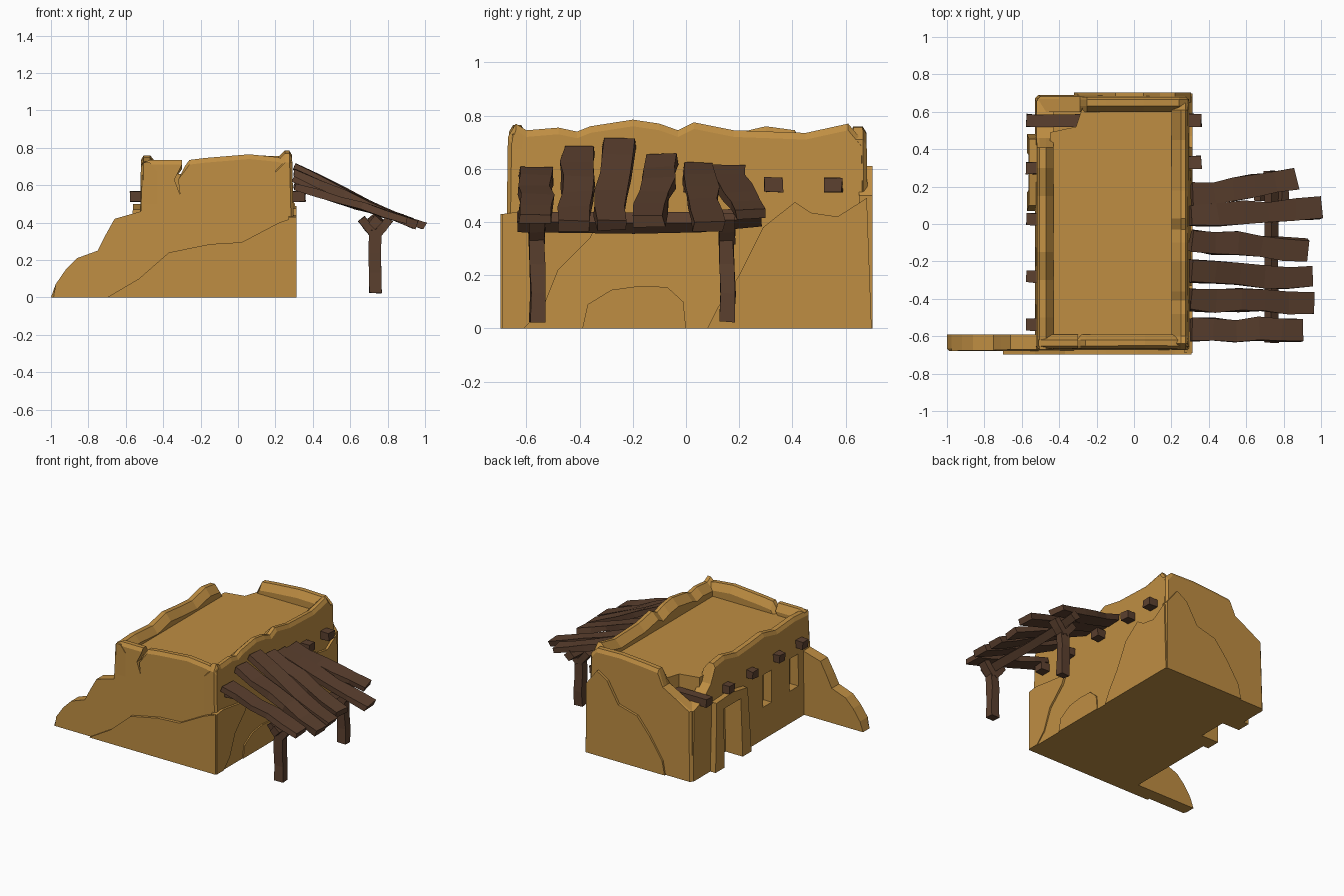
import bpy, bmesh, random
from mathutils import Vector

random.seed(7)


def material(name, rgb):
    m = bpy.data.materials.new(name)
    m.diffuse_color = (*rgb, 1)
    return m


CLAY = material("clay plaster", (0.52, 0.27, 0.055))
WOOD = material("dark wood", (0.105, 0.051, 0.028))


def finish(name, bm, mat):
    bmesh.ops.recalc_face_normals(bm, faces=bm.faces[:])
    me = bpy.data.meshes.new(name)
    bm.to_mesh(me)
    bm.free()
    me.materials.append(mat)
    ob = bpy.data.objects.new(name, me)
    bpy.context.collection.objects.link(ob)
    return ob


def loft(bm, rings):
    rings = [[bm.verts.new(p) for p in r] for r in rings]
    n = len(rings[0])
    for r, q in zip(rings, rings[1:]):
        for i in range(n):
            j = (i + 1) % n
            bm.faces.new((r[i], r[j], q[j], q[i]))
    bm.faces.new(rings[0])
    bm.faces.new(rings[-1])


def slab(name, axis, prof, a, b, lean=0.0, c_out=0.0, c_in=0.0, mat=CLAY):
    """Profile (u, z) run from outer face a to inner face b; worn top edges, leaning outer face."""
    s = 1 if b > a else -1
    lo, hi = min(p[0] for p in prof), max(p[0] for p in prof)

    def ring(d, drop, shrink, ln):
        out = []
        for u, z in prof:
            if u < lo + 0.02:
                u += shrink
            elif u > hi - 0.02:
                u -= shrink
            zz = z - drop if z > 0.665 else z
            o = d + s * ln * zz
            out.append((o, u, zz) if axis == 'X' else (u, o, zz))
        return out
    rings = [ring(a, 0.025 if c_out else 0, 0.014 if c_out else 0, lean)]
    if c_out:
        rings.append(ring(a + s * c_out, 0, 0, lean))
    if c_in:
        rings.append(ring(b - s * c_in, 0, 0, 0))
    rings.append(ring(b, 0.05 if c_in else 0, 0, 0))
    bm = bmesh.new()
    loft(bm, rings)
    return finish(name, bm, mat)


def timber(name, pts, w, h, up=(0, 0, 1), jit=0.006):
    """Rough squared timber along a path."""
    pts = [Vector(p) for p in pts]
    r = lambda: random.uniform(-jit, jit)
    rings = []
    for i, p in enumerate(pts):
        t = (pts[min(i + 1, len(pts) - 1)] - pts[max(i - 1, 0)]).normalized()
        side = t.cross(Vector(up)).normalized()
        top = side.cross(t)
        rings.append([p + side * (x * w / 2 + r()) + top * (y * h / 2 + r() * 0.6) + t * r()
                      for x, y in ((-1, -1), (1, -1), (1, 1), (-1, 1))])
    bm = bmesh.new()
    loft(bm, rings)
    return finish(name, bm, WOOD)


def box(u0, u1, z0, z1):
    return [(u0, z0), (u1, z0), (u1, z1), (u0, z1)]


# Solid core, and roof deck with the broken corner left open
slab("core", 'X', box(-0.62, 0.64, 0, 0.48), -0.435, 0.25)
bm = bmesh.new()
deck = [(-0.45, -0.62), (0.25, -0.62), (0.25, 0.64), (-0.27, 0.64), (-0.31, 0.52), (-0.45, 0.49)]
loft(bm, [[(x, y, z) for x, y in deck] for z in (0.47, 0.66)])
finish("roof_deck", bm, CLAY)

# Front wall with stepped buttress and a cracked parapet
slab("front_wall", 'Y', [
    (-1, 0), (-0.975, 0.07), (-0.92, 0.15), (-0.86, 0.21), (-0.75, 0.25), (-0.71, 0.33),
    (-0.66, 0.42), (-0.52, 0.46), (-0.51, 0.72), (-0.47, 0.735), (-0.30, 0.735),
    (-0.34, 0.63), (-0.31, 0.55), (-0.32, 0.63), (-0.285, 0.70), (-0.26, 0.735),
    (-0.18, 0.745), (0.06, 0.765), (0.21, 0.75), (0.29, 0.73), (0.305, 0)],
    -0.68, -0.59, 0.02, 0.014, 0.03)

# Right wall with wavy parapet
slab("right_wall", 'X', [
    (-0.68, 0), (-0.67, 0.72), (-0.64, 0.77), (-0.60, 0.745), (-0.48, 0.755), (-0.41, 0.74),
    (-0.36, 0.76), (-0.2, 0.785), (-0.1, 0.77), (-0.03, 0.745), (0.03, 0.775), (0.18, 0.745),
    (0.45, 0.735), (0.61, 0.77), (0.66, 0.71), (0.685, 0)],
    0.308, 0.20, 0.025, 0.014, 0.05)

# Back wall, broken down at the left corner
slab("back_wall", 'Y', [
    (0.305, 0), (0.29, 0.71), (0.24, 0.755), (0.05, 0.76), (-0.15, 0.745), (-0.25, 0.735),
    (-0.29, 0.62), (-0.40, 0.56), (-0.515, 0.50), (-0.525, 0)],
    0.69, 0.60, 0.015, 0.014, 0.03)

# Left wall with door and window recesses
left = slab("left_wall", 'X', [
    (-0.67, 0), (-0.67, 0.72), (-0.5, 0.73), (-0.3, 0.715), (-0.15, 0.75), (0.0, 0.735),
    (0.15, 0.725), (0.3, 0.76), (0.41, 0.745), (0.46, 0.62), (0.55, 0.54), (0.67, 0.50), (0.685, 0),
    (0.38, 0), (0.37, 0.42), (0.18, 0.42), (0.17, 0)],
    -0.53, -0.43, 0.015, 0.014, 0.04)
bpy.context.view_layer.objects.active = left
for y in (-0.175, -0.48):
    cut = slab("window_cutter", 'X', box(y - 0.05, y + 0.05, 0.23, 0.46), -0.6, -0.46)
    mod = left.modifiers.new("window", 'BOOLEAN')
    mod.operation, mod.solver, mod.object = 'DIFFERENCE', 'EXACT', cut
    bpy.ops.object.modifier_apply(modifier=mod.name)
    bpy.data.objects.remove(cut)

# Raised door surround
slab("door_surround", 'X', [
    (0.07, 0), (0.085, 0.25), (0.10, 0.47), (0.27, 0.50), (0.455, 0.49), (0.465, 0.25), (0.48, 0),
    (0.38, 0), (0.37, 0.42), (0.18, 0.42), (0.17, 0)], -0.572, -0.50, 0.02)

# Patches of thicker plaster
slab("front_plaster", 'Y', [
    (-0.70, 0), (-0.53, 0.10), (-0.45, 0.17), (-0.37, 0.24), (-0.15, 0.285), (0.02, 0.295),
    (0.22, 0.40), (0.308, 0.43), (0.308, 0)], -0.697, -0.64)
slab("back_plaster", 'Y', [
    (0.305, 0), (0.305, 0.5), (0.22, 0.61), (0.14, 0.56), (0.05, 0.41), (-0.1, 0.37),
    (-0.2, 0.25), (-0.3, 0.1), (-0.32, 0)], 0.702, 0.65)
right_patches = {
    "back": [(0.08, 0), (0.12, 0.08), (0.2, 0.2), (0.29, 0.38), (0.41, 0.475), (0.47, 0.435),
             (0.57, 0.42), (0.68, 0.49), (0.698, 0)],
    "middle": [(-0.39, 0), (-0.37, 0.09), (-0.28, 0.145), (-0.17, 0.16), (-0.07, 0.155),
               (-0.01, 0.1), (0, 0)],
    "front": [(-0.69, 0), (-0.69, 0.43), (-0.62, 0.44), (-0.33, 0.40), (-0.36, 0.34),
              (-0.48, 0.22), (-0.54, 0.07), (-0.61, 0.0)]}
for k, prof in right_patches.items():
    slab("right_plaster_" + k, 'X', prof, 0.314, 0.27)

# Roof beams poking out of both side walls
for i, y in enumerate((-0.54, -0.28, 0.025, 0.33, 0.555)):
    yl = 0.30 if i == 3 else y
    timber(f"roof_beam_{i}", [(-0.575, yl, 0.54), (-0.53, yl, 0.54), (0.31, y, 0.54), (0.36, y, 0.54)],
           0.065, 0.055, jit=0.004)

# Awning planks: start y, end y, end x, start z, end z
planks = [(-0.56, -0.57, 0.90, 0.595, 0.41), (-0.405, -0.415, 0.955, 0.665, 0.385),
          (-0.25, -0.285, 0.945, 0.70, 0.385), (-0.085, -0.145, 0.93, 0.64, 0.40),
          (0.04, 0.085, 0.995, 0.60, 0.385), (0.15, 0.245, 0.865, 0.595, 0.43)]
for i, (y0, y1, x1, z0, z1) in enumerate(planks):
    pts = []
    for k in range(6):
        t = k / 5
        bow = random.uniform(-0.008, 0.008)
        pts.append((0.305 + (x1 - 0.305) * t, y0 + (y1 - y0) * t + bow, z0 + (z1 - z0) * t + bow / 2))
    timber(f"awning_plank_{i}", pts, 0.118, 0.04, jit=0.008)

# Cross beam resting on edge in the forked posts
timber("awning_cross_beam", [(0.735, -0.635, 0.40), (0.735, -0.2, 0.395), (0.735, 0.05, 0.40),
                             (0.735, 0.285, 0.42)], 0.055, 0.055, up=(1, 0, 1), jit=0.004)
for n, y in (("front", -0.56), ("back", 0.155)):
    timber(n + "_post", [(0.735, y, 0.025), (0.735, y + 0.005, 0.13), (0.73, y, 0.24), (0.735, y - 0.005, 0.36)],
           0.055, 0.065, up=(1, 0, 0), jit=0.004)
    for side, s in (("left", -1), ("right", 1)):
        timber(f"{n}_post_{side}_fork", [(0.735, y, 0.33), (0.735 + s * 0.04, y, 0.375),
                                         (0.735 + s * 0.075, y, 0.42)], 0.06, 0.045, up=(1, 0, 0), jit=0.003)
